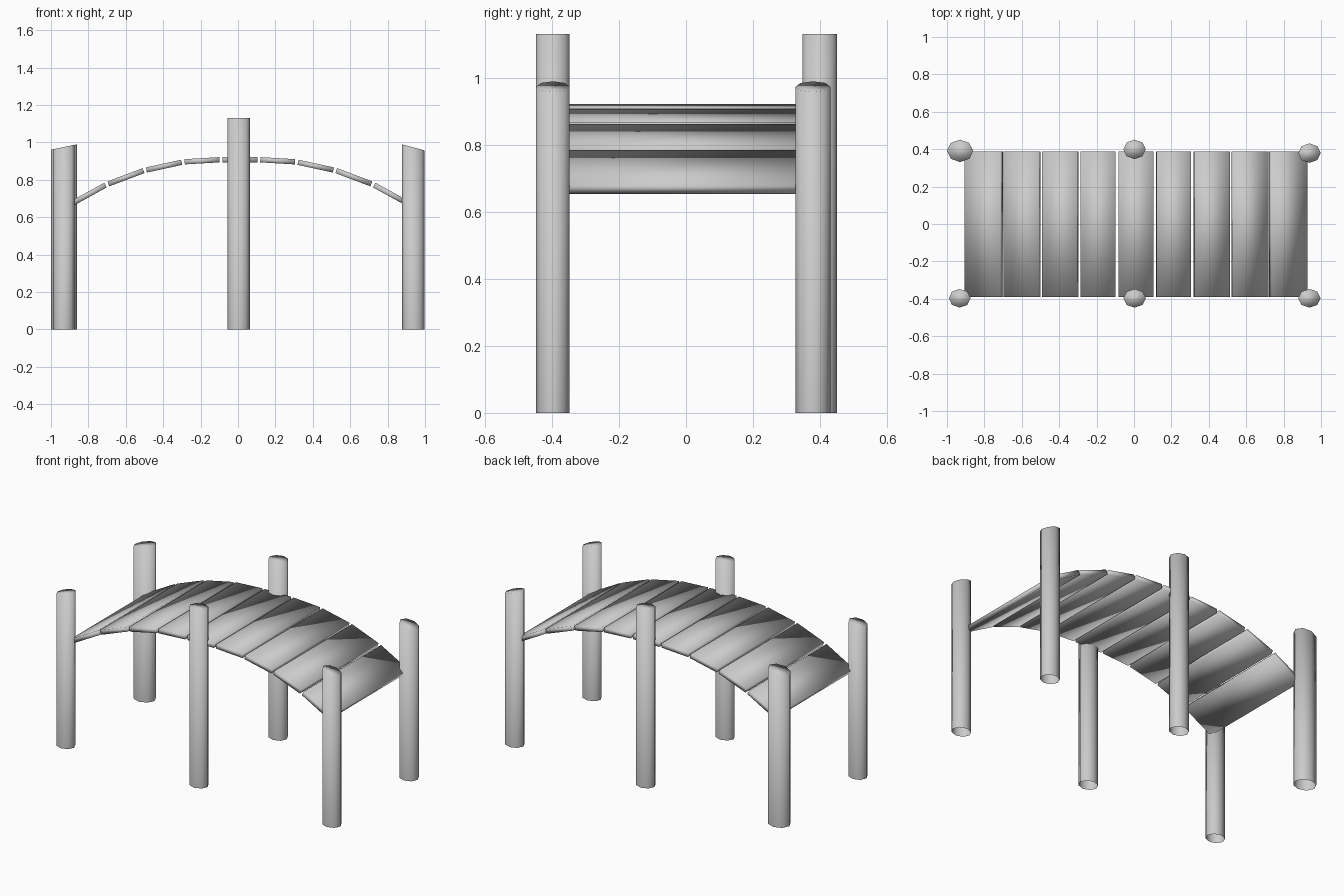
import bpy, bmesh, math

if "Cube" in bpy.data.objects:
    bpy.data.objects.remove(bpy.data.objects["Cube"])


def finish(name, bm):
    bmesh.ops.recalc_face_normals(bm, faces=bm.faces)
    mesh = bpy.data.meshes.new(name)
    bm.to_mesh(mesh)
    bm.free()
    mesh.shade_smooth()
    obj = bpy.data.objects.new(name, mesh)
    bpy.context.collection.objects.link(obj)
    return obj


def post(name, x, y, rx, ry, height, slope):
    """Eight-sided post, open at the bottom, with a slanted top."""
    bm = bmesh.new()
    low, high = [], []
    for i in range(8):
        a = i * math.tau / 8
        dx, dy = rx * math.cos(a), ry * math.sin(a)
        low.append(bm.verts.new((x + dx, y + dy, 0)))
        high.append(bm.verts.new((x + dx, y + dy, height + slope * dx)))
    for i in range(8):
        j = (i + 1) % 8
        bm.faces.new((low[i], low[j], high[j], high[i]))
    bm.faces.new(high)
    obj = finish(name, bm)
    # keep normals outward on the open tube
    top = max(obj.data.polygons, key=lambda p: p.center.z)
    if top.normal.z < 0:
        obj.data.flip_normals()


def plank(name, x0, z0, x1, z1, thick=0.028):
    """Tilted board spanning the deck width; z values are the top surface."""
    length = math.hypot(x1 - x0, z1 - z0)
    nx, nz = (z1 - z0) / length * thick, -(x1 - x0) / length * thick
    section = [(x0, z0), (x1, z1), (x1 + nx, z1 + nz), (x0 + nx, z0 + nz)]
    bm = bmesh.new()
    front = [bm.verts.new((x, -0.39, z)) for x, z in section]
    back = [bm.verts.new((x, 0.387, z)) for x, z in section]
    bm.faces.new(front)
    bm.faces.new(back[::-1])
    for i in range(4):
        j = (i + 1) % 4
        bm.faces.new((front[i], back[i], back[j], front[j]))
    finish(name, bm)


# Six posts
post("front_left_post", -0.932, -0.397, 0.058, 0.05, 0.975, 0.21)
post("back_left_post", -0.93, 0.391, 0.07, 0.06, 0.975, 0.21)
post("front_middle_post", 0.003, -0.397, 0.06, 0.05, 1.13, 0)
post("back_middle_post", 0.003, 0.399, 0.06, 0.052, 1.13, 0)
post("front_right_post", 0.938, -0.397, 0.06, 0.05, 0.973, -0.27)
post("back_right_post", 0.938, 0.379, 0.06, 0.052, 0.973, -0.27)

# Arched deck: half profile of the plank tops, mirrored around the centre
centre = 0.01
half = [(0.110, 0.921, 0.296, 0.910), (0.314, 0.907, 0.503, 0.866),
        (0.520, 0.862, 0.708, 0.791), (0.725, 0.784, 0.917, 0.678)]
plank("centre_plank", centre - 0.093, 0.921, centre + 0.093, 0.921)
for n, (xa, za, xb, zb) in enumerate(half, 1):
    plank(f"right_plank_{n}", centre + xa, za, centre + xb, zb)
    plank(f"left_plank_{n}", centre - xb, zb, centre - xa, za)
